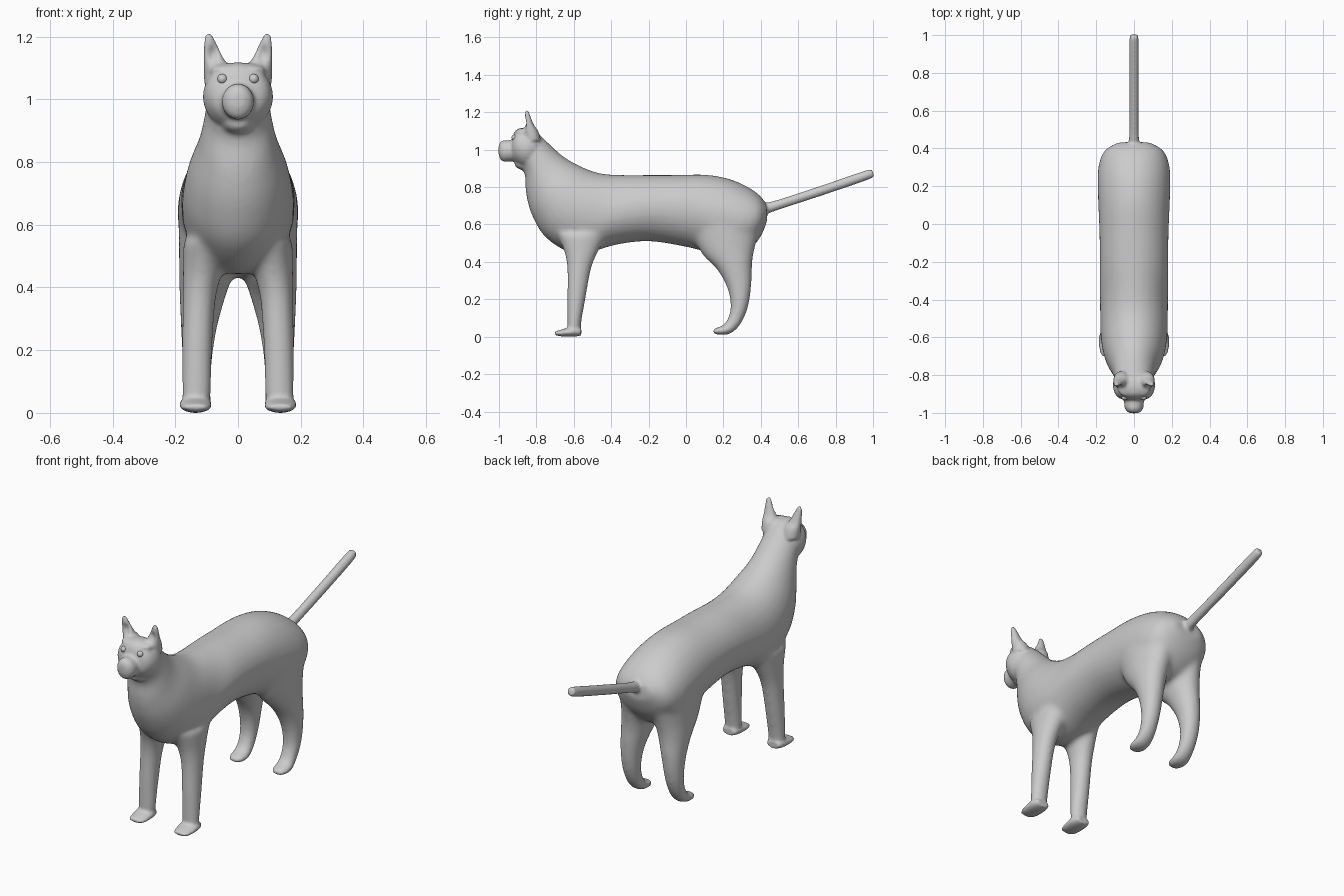
import bpy
import bmesh
import math
from mathutils import Vector

default_cube = bpy.data.objects.get("Cube")
if default_cube:
    bpy.data.objects.remove(default_cube)

SIDES = 28


def make_material(name, colour):
    material = bpy.data.materials.new(name)
    material.use_nodes = True
    material.diffuse_color = colour
    material.node_tree.nodes["Principled BSDF"].inputs["Base Color"].default_value = colour
    return material


def spline(points, steps=4):
    """Catmull-Rom interpolation through a list of vectors."""
    result = []
    last = len(points) - 1
    for i in range(last):
        before, start = points[max(i - 1, 0)], points[i]
        end, after = points[i + 1], points[min(i + 2, last)]
        for step in range(steps):
            t = step / steps
            tangent_a, tangent_b = (end - before) / 2, (after - start) / 2
            result.append(start * (2 * t**3 - 3 * t**2 + 1) + tangent_a * (t**3 - 2 * t**2 + t)
                          + end * (3 * t**2 - 2 * t**3) + tangent_b * (t**3 - t**2))
    return result + [points[-1]]


def loft(bm, sections, mirror=False):
    """Skin ellipses; each is (y, z) start, (y, z) end, half width, x centre."""
    rows = spline([Vector(section if len(section) == 6 else (*section, 0)) for section in sections])
    for side in ((1, -1) if mirror else (1,)):
        rings = []
        for y1, z1, y2, z2, width, x in rows:
            centre = Vector((side * x, (y1 + y2) / 2, (z1 + z2) / 2))
            axis = Vector((0, (y2 - y1) / 2, (z2 - z1) / 2))
            ring = []
            for k in range(SIDES):
                angle = math.tau * k / SIDES
                across = Vector((width * math.sin(angle), 0, 0))
                ring.append(bm.verts.new(centre + axis * math.cos(angle) + across))
            rings.append(ring)
        faces = [bm.faces.new(rings[0]), bm.faces.new(rings[-1][::-1])]
        for a, b in zip(rings, rings[1:]):
            for k in range(SIDES):
                n = (k + 1) % SIDES
                faces.append(bm.faces.new((a[n], a[k], b[k], b[n])))
        bmesh.ops.recalc_face_normals(bm, faces=faces)


def fuse(obj, voxel, rounds):
    """Merge overlapping volumes into one skin and relax it."""
    remesh = obj.modifiers.new("Fuse", 'REMESH')
    remesh.mode = 'VOXEL'
    remesh.voxel_size = voxel
    relax = obj.modifiers.new("Relax", 'SMOOTH')
    relax.factor = 0.5
    relax.iterations = rounds
    evaluated = obj.evaluated_get(bpy.context.evaluated_depsgraph_get())
    mesh = bpy.data.meshes.new_from_object(evaluated)
    obj.modifiers.clear()
    obj.data = mesh


def shade(obj):
    for polygon in obj.data.polygons:
        polygon.use_smooth = True


grey = make_material("soft grey", (0.6, 0.6, 0.6, 1))
body = bpy.data.objects.new("cat_body", bpy.data.meshes.new("cat_body"))
bpy.context.collection.objects.link(body)
bm = bmesh.new()

# Trunk, from neck to rump
loft(bm, [
    (-.88, .90, -.80, 1.10, .100), (-.86, .86, -.74, 1.04, .106),
    (-.855, .76, -.65, .96, .125), (-.82, .64, -.55, .905, .158),
    (-.74, .52, -.45, .872, .176), (-.58, .44, -.33, .865, .180),
    (-.38, .49, -.20, .865, .182), (-.20, .51, -.05, .865, .182),
    (0, .48, .10, .867, .187), (.17, .44, .22, .847, .193),
    (.30, .44, .32, .807, .188), (.39, .52, .39, .76, .155),
    (.435, .62, .43, .71, .085)])

# Hind legs with their forward paws
loft(bm, [
    (0, .62, .41, .62, .095, .095), (.08, .45, .375, .50, .09, .098),
    (.165, .36, .355, .40, .075, .112), (.22, .26, .351, .28, .058, .125),
    (.238, .16, .333, .16, .048, .13), (.22, .09, .292, .065, .045, .13),
    (.195, .06, .235, .014, .048, .13), (.165, .05, .17, .01, .047, .13),
    (.14, .036, .14, .018, .027, .13)], mirror=True)

# Forelegs
loft(bm, [
    (-.69, .55, -.42, .55, .075, .100), (-.65, .45, -.472, .45, .063, .113),
    (-.636, .36, -.507, .36, .053, .124), (-.636, .20, -.537, .20, .049, .130),
    (-.635, .07, -.56, .07, .047, .132), (-.635, .02, -.56, .02, .045, .134)], mirror=True)
fuse(body, .012, 1) if body.data.vertices else None
bm.to_mesh(body.data)
bm.free()
fuse(body, .011, 14)

# Finer parts are added to the relaxed trunk
bm = bmesh.new()
bm.from_mesh(body.data)

# Front paws
loft(bm, [
    (-.703, .01, -.703, .026, .032, .135), (-.67, .002, -.67, .037, .048, .135),
    (-.60, 0, -.60, .055, .051, .135), (-.56, .006, -.56, .045, .038, .135)], mirror=True)

# Skull and brow
loft(bm, [
    (-.79, .93, -.79, 1.08, .090), (-.82, .91, -.82, 1.11, .106),
    (-.86, .90, -.86, 1.118, .112), (-.90, .92, -.90, 1.111, .100),
    (-.922, .94, -.922, 1.085, .078), (-.932, .96, -.932, 1.05, .050)])
loft(bm, [
    (-.86, 1.04, -.80, 1.10, .090), (-.905, 1.075, -.86, 1.118, .085),
    (-.915, 1.09, -.90, 1.108, .060)])

# Muzzle and chin
loft(bm, [
    (-.88, .935, -.90, 1.06, .055), (-.94, .937, -.94, 1.05, .052),
    (-.975, .936, -.975, 1.05, .049), (-.993, .95, -.993, 1.04, .036),
    (-1.002, .975, -1.002, 1.02, .018)])
loft(bm, [
    (-.86, .885, -.86, .95, .055), (-.90, .90, -.90, .95, .040),
    (-.915, .915, -.915, .945, .022)])

# Ears
loft(bm, [
    (-.865, 1.05, -.775, 1.05, .048, .060), (-.868, 1.10, -.79, 1.10, .042, .068),
    (-.866, 1.14, -.812, 1.13, .031, .079), (-.864, 1.18, -.832, 1.18, .020, .089),
    (-.858, 1.209, -.842, 1.209, .010, .094)], mirror=True)

# Tail
loft(bm, [
    (.40, .63, .37, .74, .055), (.448, .662, .43, .716, .027),
    (.72, .752, .705, .802, .025), (.98, .842, .965, .89, .025),
    (1.003, .866, .996, .89, .012)])
bm.to_mesh(body.data)
bm.free()
fuse(body, .008, 4)

# Hollow the front of each ear
for vertex in body.data.vertices:
    x, y, z = vertex.co
    if z > 1.1 and vertex.normal.y < -0.2:
        across = (abs(x) - .079) / .018
        up = (z - 1.145) / .03
        vertex.co.y += .018 * math.exp(-across**2 - up**2)
body.data.materials.clear()
body.data.materials.append(grey)
shade(body)

# Eyes
for side, label in ((1, "left"), (-1, "right")):
    bpy.ops.mesh.primitive_uv_sphere_add(segments=24, ring_count=12, radius=.016,
                                         location=(side * .05, -.917, 1.065))
    eye = bpy.context.object
    eye.name = label + "_eye"
    eye.data.materials.append(grey)
    shade(eye)
